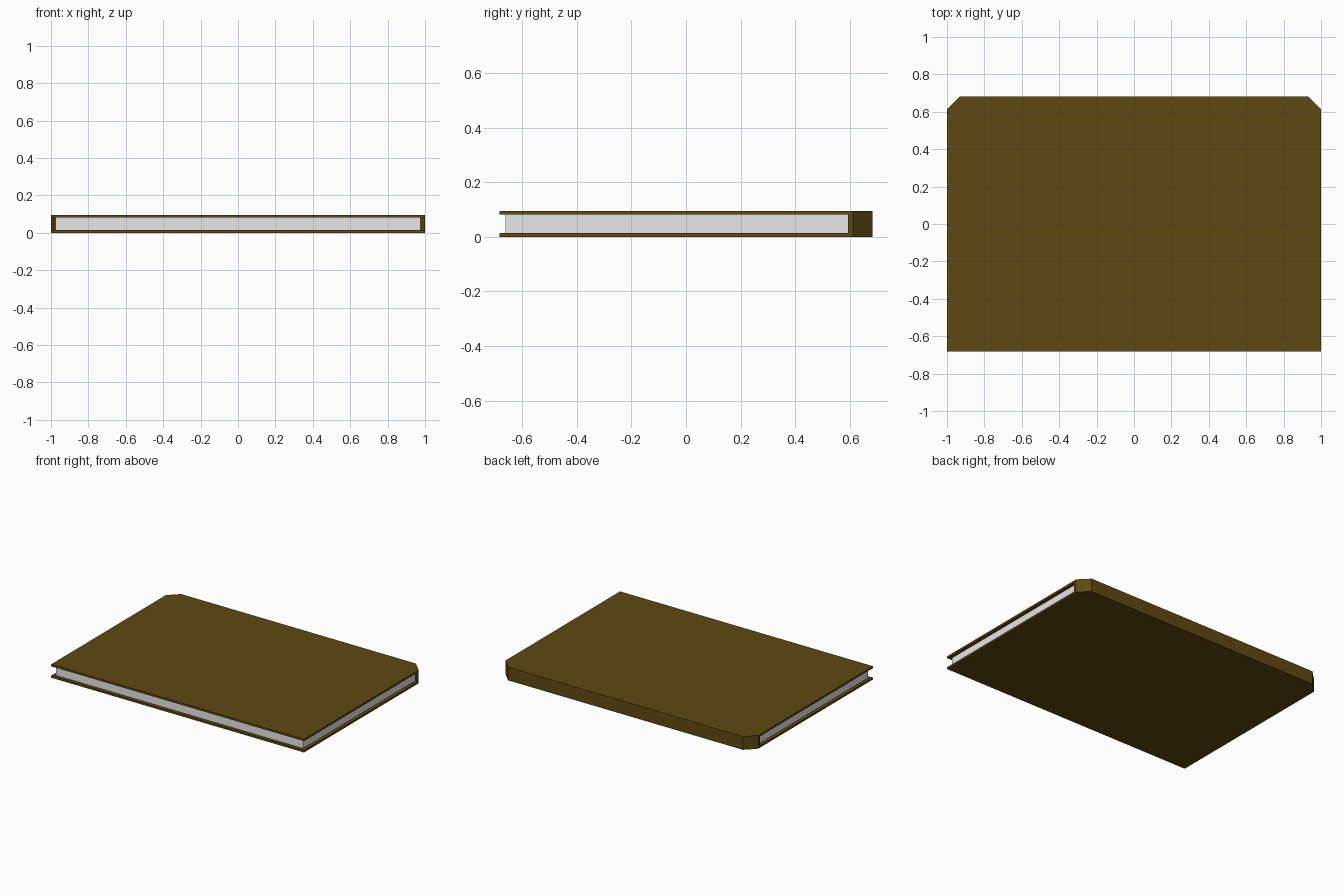
import bpy
import bmesh

if "Cube" in bpy.data.objects:
    bpy.data.objects.remove(bpy.data.objects["Cube"])

W, D, H = 1.0, 0.683, 0.095   # half width, half depth, height
T = 0.014                     # cover board thickness
C = 0.071                     # corner chamfer at the spine


def material(name, rgb):
    m = bpy.data.materials.new(name)
    m.diffuse_color = (*rgb, 1)
    m.use_nodes = True
    m.node_tree.nodes["Principled BSDF"].inputs["Base Color"].default_value = m.diffuse_color
    return m


brown = material("brown leather", (0.115, 0.065, 0.006))
white = material("page white", (0.80, 0.80, 0.80))


def prism(name, outline, z0, z1, mat):
    """Extrude a flat xy outline from z0 to z1."""
    bm = bmesh.new()
    face = bm.faces.new([bm.verts.new((x, y, z0)) for x, y in outline])
    ext = bmesh.ops.extrude_face_region(bm, geom=[face])
    top = [v for v in ext["geom"] if isinstance(v, bmesh.types.BMVert)]
    bmesh.ops.translate(bm, verts=top, vec=(0, 0, z1 - z0))
    bmesh.ops.recalc_face_normals(bm, faces=bm.faces)
    mesh = bpy.data.meshes.new(name)
    bm.to_mesh(mesh)
    bm.free()
    mesh.materials.append(mat)
    ob = bpy.data.objects.new(name, mesh)
    bpy.context.collection.objects.link(ob)
    return ob


def mirrored(half):
    """Complete an outline by mirroring its right half across x = 0."""
    return half + [(-x, y) for x, y in reversed(half)]


# Cover boards, chamfered at the two spine corners
board = mirrored([(W, -D), (W, D - C), (W - C, D)])
prism("bottom_cover", board, 0, T, brown)
prism("top_cover", board, H - T, H, brown)

# Spine wall wrapping round the chamfered back edge
outer = [(W, D - C), (W - C, D), (-W + C, D), (-W, D - C)]
inner = [(-W, D - C - 0.02), (-W + C + 0.006, D - T),
         (W - C - 0.006, D - T), (W, D - C - 0.02)]
prism("spine", outer + inner, T, H - T, brown)

# Page block, set in from the open edges
px = W - 0.023
pages = mirrored([(px, -D + 0.023), (px, D - C - 0.002), (W - C - 0.006, D - T)])
prism("pages", pages, T, H - T, white)
